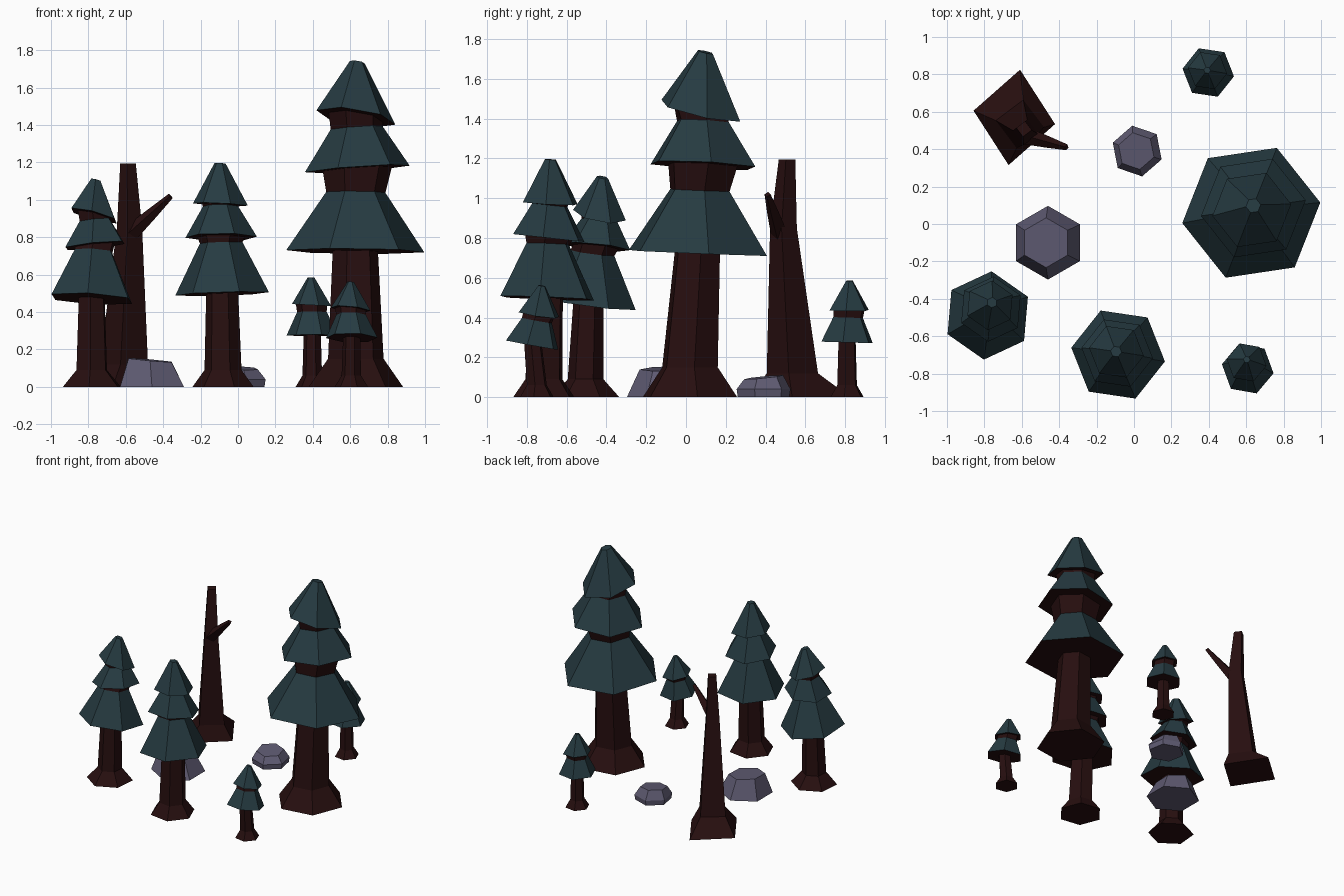
import bpy, bmesh, math
from mathutils import Vector

if "Cube" in bpy.data.objects:
    bpy.data.objects.remove(bpy.data.objects["Cube"])


def material(name, rgb):
    m = bpy.data.materials.new(name)
    m.diffuse_color = (*rgb, 1)
    m.use_nodes = True
    m.node_tree.nodes["Principled BSDF"].inputs["Base Color"].default_value = m.diffuse_color
    return m


GREEN = material("pine green", (0.019, 0.043, 0.053))
BROWN = material("dark bark", (0.020, 0.0045, 0.0048))
STONE = material("purple stone", (0.115, 0.105, 0.17))


def loft(name, rings, mats, bands, caps):
    """Join rings of points with quads; bands and caps hold material indices."""
    bm = bmesh.new()
    loops = [[bm.verts.new(p) for p in ring] for ring in rings]
    n = len(loops[0])
    for low, high, mi in zip(loops, loops[1:], bands):
        for i in range(n):
            j = (i + 1) % n
            bm.faces.new((low[i], low[j], high[j], high[i])).material_index = mi
    bm.faces.new(loops[0][::-1]).material_index = caps[0]
    bm.faces.new(loops[-1]).material_index = caps[1]
    bmesh.ops.recalc_face_normals(bm, faces=bm.faces)
    me = bpy.data.meshes.new(name)
    bm.to_mesh(me)
    bm.free()
    for m in mats:
        me.materials.append(m)
    ob = bpy.data.objects.new(name, me)
    bpy.context.collection.objects.link(ob)


def ring(c, r, turn, n=6, tilt=(0, 0), sy=1.0):
    """Polygon ring about c; tilt is the rise in z per unit x and y."""
    pts = []
    for i in range(n):
        a = math.radians(turn) + math.tau * i / n
        dx, dy = r * math.cos(a), r * sy * math.sin(a)
        pts.append((c[0] + dx, c[1] + dy, c[2] + tilt[0] * dx + tilt[1] * dy))
    return pts


def tree(name, turn, base, trunk, tiers):
    """base: (x, y, flare r, flare height); trunk: (r low, r high).
    tier: (rim centre, rim r, tilt, top centre, top r)"""
    x, y, fr, fh = base
    c0, _, _, _, _ = tiers[0]
    loft(name + "_trunk",
         [ring((x, y, 0), fr, turn), ring((x, y, fh), trunk[0], turn),
          ring((c0[0], c0[1], c0[2] + 0.05), trunk[1], turn)],
         [BROWN], [0, 0], (0, 0))
    below = None
    for k, (c, r, tilt, top, tr) in enumerate(tiers):
        rings = [ring(c, r, turn, tilt=tilt), ring(top, tr, turn, tilt=tilt)]
        bands = [1]
        if below:  # bark showing between two tiers
            low, lr, lt = below
            rings = [ring(low, lr, turn, tilt=lt),
                     ring(c, max(lr * 1.05, r * 0.66), turn, tilt=tilt)] + rings
            bands = [0, 0, 1]
        loft(f"{name}_tier_{k + 1}", rings, [BROWN, GREEN], bands, (0, 1))
        below = (top, tr, tilt)


# Large pine
tree("large_pine", 8.5, (0.63, 0.02, 0.255, 0.15), (0.15, 0.12), [
    ((0.627, 0.06, 0.725), 0.373, (-0.01, -0.04), (0.63, 0.07, 1.04), 0.16),
    ((0.638, 0.085, 1.165), 0.283, (0.07, -0.05), (0.634, 0.085, 1.385), 0.14),
    ((0.63, 0.075, 1.44), 0.213, (-0.15, -0.22), (0.638, 0.098, 1.735), 0.04)])

# Medium pines
tree("front_pine", -8.4, (-0.08, -0.715, 0.165, 0.09), (0.1, 0.085), [
    ((-0.085, -0.698, 0.497), 0.253, (0.03, -0.04), (-0.09, -0.695, 0.77), 0.115),
    ((-0.09, -0.69, 0.8), 0.193, (0, -0.11), (-0.094, -0.685, 0.965), 0.095),
    ((-0.094, -0.683, 0.975), 0.148, (-0.05, -0.05), (-0.096, -0.682, 1.195), 0.03)])
tree("left_pine", 25, (-0.782, -0.505, 0.17, 0.09), (0.09, 0.075), [
    ((-0.782, -0.489, 0.47), 0.237, (-0.06, -0.13), (-0.772, -0.47, 0.725), 0.11),
    ((-0.765, -0.455, 0.755), 0.175, (0.1, -0.1), (-0.765, -0.435, 0.89), 0.09),
    ((-0.77, -0.435, 0.915), 0.133, (-0.26, -0.18), (-0.759, -0.42, 1.105), 0.028)])

# Small pines
tree("small_back_pine", -8.5, (0.397, 0.81, 0.09, 0.06), (0.053, 0.045), [
    ((0.397, 0.81, 0.275), 0.139, (0, -0.03), (0.395, 0.815, 0.4), 0.08),
    ((0.393, 0.82, 0.437), 0.106, (-0.05, 0), (0.391, 0.822, 0.585), 0.018)])
tree("small_front_pine", -10, (0.606, -0.75, 0.09, 0.06), (0.053, 0.045), [
    ((0.608, -0.774, 0.262), 0.14, (-0.02, -0.18), (0.604, -0.75, 0.385), 0.08),
    ((0.602, -0.74, 0.415), 0.108, (-0.1, -0.15), (0.603, -0.725, 0.56), 0.018)])

# Dead tree: four-sided flared trunk with a broken top
loft("dead_trunk", [
    ring((-0.64, 0.57, 0), 0.22, -8, 4, sy=1.17),
    ring((-0.61, 0.535, 0.12), 0.13, -8, 4, sy=1.0),
    ring((-0.58, 0.49, 0.85), 0.068, -8, 4),
    ring((-0.588, 0.508, 1.195), 0.042, -8, 4)], [BROWN], [0, 0, 0], (0, 0))

# Dead branch: tapered four-sided rod
start, end = Vector((-0.575, 0.47, 0.82)), Vector((-0.36, 0.41, 1.02))
side = Vector((0.27, 0.96, 0)).normalized()
up = (end - start).cross(side).normalized()


def rod_ring(c, r):
    return [c + r * d for d in (side, up, -side, -up)]


loft("dead_branch", [rod_ring(start, 0.045), rod_ring(start.lerp(end, 0.5), 0.032),
                     rod_ring(end, 0.016)], [BROWN], [0, 0], (0, 0))

# Rocks: chipped hexagonal lumps
loft("large_rock", [
    ring((-0.46, -0.1, 0), 0.197, 90), ring((-0.47, -0.1, 0.143), 0.133, 90, tilt=(-0.09, 0.03))],
    [STONE], [0], (0, 0))
loft("small_rock", [
    ring((0.017, 0.39, 0), 0.132, 41), ring((0.017, 0.39, 0.04), 0.138, 41),
    ring((0.012, 0.39, 0.1), 0.1, 41, tilt=(-0.05, 0.1))],
    [STONE], [0, 0], (0, 0))
